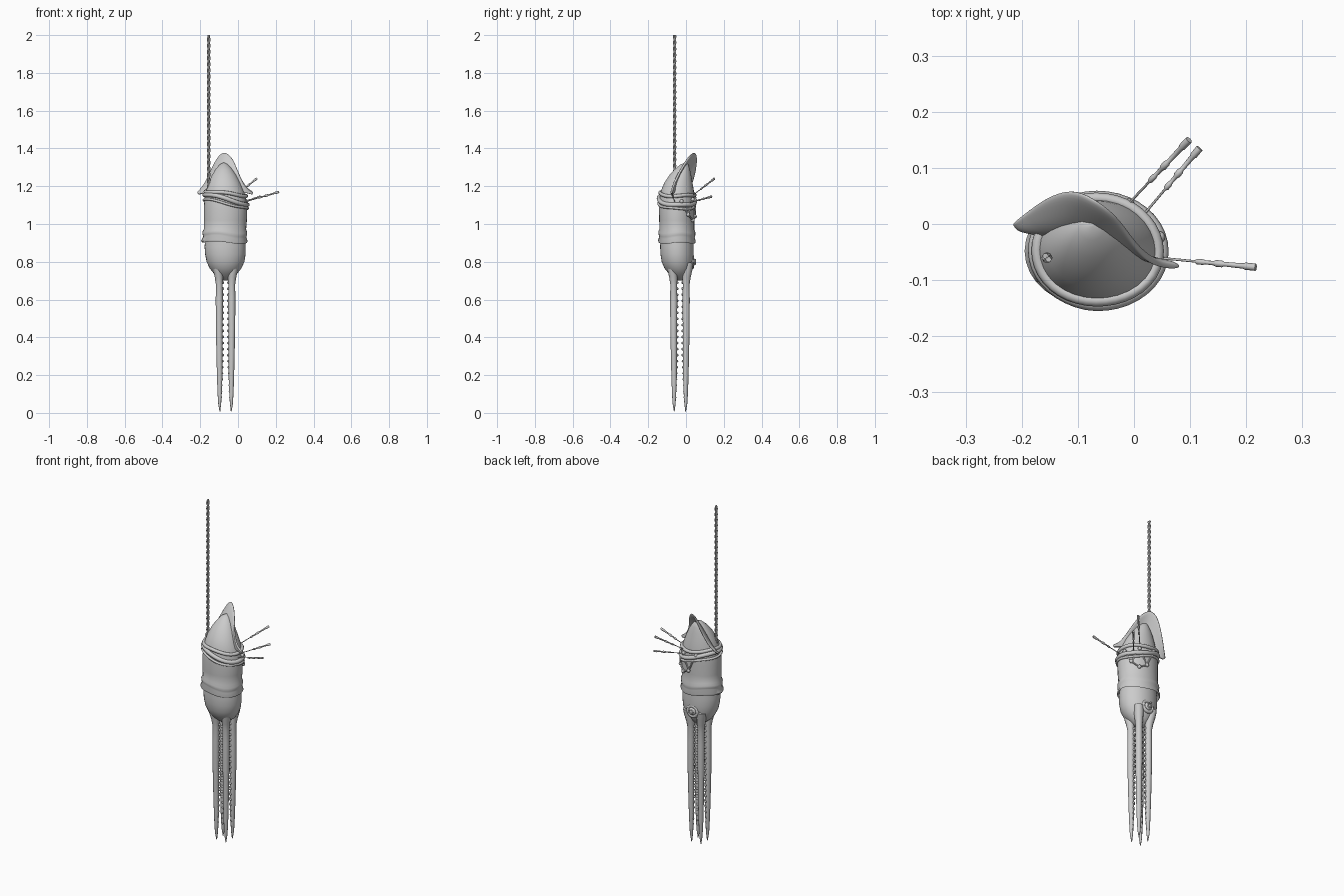
import bpy, bmesh, math
from mathutils import Vector

if "Cube" in bpy.data.objects:
    bpy.data.objects.remove(bpy.data.objects["Cube"])

GREY = bpy.data.materials.new("plain_grey")
GREY.diffuse_color = (0.6, 0.6, 0.6, 1)
GREY.use_nodes = True
GREY.node_tree.nodes["Principled BSDF"].inputs["Base Color"].default_value = GREY.diffuse_color
TAU = math.tau


def skin(name, rings, around=True, along=False, caps=True, angle=50):
    """Join equal rows of points into one surface."""
    bm = bmesh.new()
    vs = [[bm.verts.new(p) for p in r] for r in rings]
    n, m = len(vs[0]), len(vs)
    for i in range(m if along else m - 1):
        a, b = vs[i], vs[(i + 1) % m]
        for j in range(n if around else n - 1):
            k = (j + 1) % n
            bm.faces.new((a[j], a[k], b[k], b[j]))
    if around and caps and not along:
        bm.faces.new(vs[0][::-1])
        bm.faces.new(vs[-1])
    bmesh.ops.recalc_face_normals(bm, faces=bm.faces)
    me = bpy.data.meshes.new(name)
    bm.to_mesh(me)
    bm.free()
    return finish(bpy.data.objects.new(name, me), angle)


def finish(ob, angle=50):
    bpy.context.scene.collection.objects.link(ob)
    ob.data.materials.append(GREY)
    bpy.ops.object.select_all(action='DESELECT')
    ob.select_set(True)
    bpy.context.view_layer.objects.active = ob
    bpy.ops.object.shade_smooth_by_angle(angle=math.radians(angle))
    return ob


def tube(name, pts, radii, sides=8, closed=False, flat=1.0):
    pts = [Vector(p) for p in pts]
    n, rings = len(pts), []
    if not isinstance(radii, (list, tuple)):
        radii = [radii] * n
    for i, p in enumerate(pts):
        a = pts[(i - 1) % n] if closed else pts[max(i - 1, 0)]
        b = pts[(i + 1) % n] if closed else pts[min(i + 1, n - 1)]
        d = (b - a).normalized()
        up = Vector((0, 0, 1)) if abs(d.z) < 0.9 else Vector((0, 1, 0))
        u = d.cross(up).normalized()
        v = u.cross(d)
        rings.append([p + (u * math.cos(TAU * s / sides) + v * flat * math.sin(TAU * s / sides)) * radii[i]
                      for s in range(sides)])
    return skin(name, rings, along=closed)


def beads(name, items, seg=8):
    bm = bmesh.new()
    for p, r in items:
        g = bmesh.ops.create_uvsphere(bm, u_segments=seg, v_segments=max(4, seg // 2), radius=r)
        bmesh.ops.translate(bm, verts=g['verts'], vec=p)
    me = bpy.data.meshes.new(name)
    bm.to_mesh(me)
    bm.free()
    return finish(bpy.data.objects.new(name, me), 70)


def loft(name, rows, sides=32, wave=0.0):
    rings = []
    for z, cx, cy, rx, ry in rows:
        w = wave * max(0, 1 - abs(z - 0.93) / 0.08)
        rings.append([(cx + rx * math.cos(t), cy + ry * math.sin(t),
                       z + w * (math.sin(3 * t + 1) - math.cos(t)))
                      for t in (TAU * i / sides for i in range(sides))])
    return skin(name, rings)


# Mantle with folded, flared collar: z, centre x, centre y, half widths
MANTLE = [(0.925, -.068, -.048, .098, .080), (0.902, -.071, -.048, .119, .097),
          (0.910, -.072, -.048, .123, .100), (0.932, -.070, -.048, .114, .094),
          (0.942, -.070, -.048, .117, .097), (0.958, -.070, -.048, .119, .098),
          (0.972, -.069, -.048, .112, .092), (1.02, -.067, -.049, .114, .093),
          (1.08, -.066, -.049, .115, .094), (1.14, -.067, -.048, .110, .092),
          (1.18, -.069, -.045, .099, .086), (1.22, -.071, -.040, .084, .074),
          (1.26, -.073, -.030, .064, .057), (1.29, -.074, -.020, .044, .040),
          (1.315, -.075, -.008, .022, .021), (1.325, -.075, -.002, .003, .003)]
loft("mantle", MANTLE, wave=0.007)

# Head
loft("head", [(0.70, -.066, -.032, .012, .012), (0.72, -.066, -.034, .040, .037),
              (0.74, -.066, -.038, .064, .056), (0.765, -.066, -.042, .084, .072),
              (0.80, -.066, -.045, .100, .084), (0.84, -.067, -.047, .107, .088),
              (0.88, -.068, -.048, .109, .089), (0.935, -.068, -.048, .104, .086)])


def mantle_at(t, z, out=0.0):
    rows = MANTLE[6:]
    for a, b in zip(rows, rows[1:]):
        if z <= b[0]:
            break
    k = max(0, min(1, (z - a[0]) / (b[0] - a[0])))
    cx, cy, rx, ry = [a[i] + (b[i] - a[i]) * k for i in range(1, 5)]
    return Vector((cx + (rx + out) * math.cos(t), cy + (ry + out) * math.sin(t), z))


# Tail fin: a warped sheet crossing the mantle tip; each column is x, y, z of the upper edge
FIN = [(-.218, .000, 1.165), (-.185, .026, 1.195), (-.155, .048, 1.255), (-.120, .061, 1.335),
       (-.095, .057, 1.370), (-.072, .045, 1.382), (-.045, .026, 1.368), (-.022, .002, 1.335),
       (-.002, -.030, 1.285), (.022, -.060, 1.228), (.048, -.074, 1.188), (.083, -.076, 1.168)]
rows = []
for r in range(6):
    f = r / 5
    row = []
    for i, p in enumerate(FIN):
        s = i / (len(FIN) - 1)
        low = Vector((-.208 + .285 * s, -.008 - .066 * s, 1.155 + .025 * math.sin(math.pi * s)))
        q = Vector(p).lerp(low, f)
        q.y += (Vector(p).y - low.y) * 0.25 * math.sin(math.pi * f) * -1
        row.append(q)
    rows.append(row)
fin = skin("tail_fin", rows, around=False)
solid = fin.modifiers.new("thickness", 'SOLIDIFY')
solid.thickness, solid.offset = 0.012, 0
sub = fin.modifiers.new("smooth", 'SUBSURF')
sub.levels = sub.render_levels = 2

# Single bulging eye with lid ring and pupil
eye = Vector((-.067, .026, .80))
beads("eye_ball", [(eye, .026)], 20)
for nm, rad, thick, dy in (("eye_lid", .030, .010, .006), ("pupil_ring", .012, .004, .023)):
    tube(nm, [eye + Vector((rad * math.cos(TAU * i / 24), dy, rad * math.sin(TAU * i / 24)))
              for i in range(24)], thick, 8, True)

# Four tapering arms with paired sucker rows turned towards the middle
for sx in (-1, 1):
    for sy in (-1, 1):
        tag = ("left" if sx < 0 else "right") + ("_front" if sy < 0 else "_back")
        pts, rad = [], []
        for z, off, r in ((.80, .046, .026), (.76, .040, .026), (.72, .035, .022), (.68, .033, .018),
                          (.60, .033, .019), (.45, .033, .018), (.30, .032, .016), (.18, .031, .014),
                          (.10, .031, .011), (.05, .031, .008), (.008, .030, .002)):
            pts.append((-.066 + sx * off, -.032 + sy * off, z))
            rad.append(r)
        tube("arm_" + tag, pts, rad, 12)
        cups = []
        for i in range(20):
            z = .69 - i * .032
            r = .019 if z > .3 else .007 + .012 * z / .3
            for a in (20, 70):
                ca, sa = math.cos(math.radians(a)), math.sin(math.radians(a))
                cups.append(((-.066 + sx * (.033 - r * ca), -.032 + sy * (.033 - r * sa), z), .3 * r + .002))
        beads("suckers_" + tag, cups)

# Rope bands wrapped around the mantle
for i, (z0, tilt, r) in enumerate(((1.160, .012, .010), (1.128, .030, .012), (1.105, .026, .007))):
    pts = []
    for k in range(40):
        t = TAU * k / 40
        z = z0 - tilt * math.cos(t - .2) + .004 * math.sin(3 * t + i)
        pts.append(mantle_at(t, z, .003))
    tube("rope_band_%d" % (i + 1), pts, r, 8, True, 1.0)

# Hoisting rope of two twisted strands
for s in (0, 1):
    tube("hoist_strand_%d" % (s + 1),
         [(-.155 + .004 * math.cos(k * .6 + s * math.pi), -.060 + .004 * math.sin(k * .6 + s * math.pi),
           1.13 + .87 * k / 140) for k in range(141)], .0055, 6)
beads("hoist_knot", [((-.163, -.045, 1.165), .015), ((-.155, -.062, 1.150), .014), ((-.168, -.030, 1.155), .012)], 10)

# Net cords hanging on the back, with knots
knots = [mantle_at(math.radians(a), z, .004) for a, z in
         ((15, 1.12), (38, 1.05), (60, 1.13), (82, 1.04), (105, 1.14), (60, 1.02))]
for i, (a, b) in enumerate(((0, 1), (1, 2), (2, 3), (3, 4), (1, 5), (5, 3))):
    mid = (knots[a] + knots[b]) / 2
    t = math.atan2((mid.y + .048) / .094, (mid.x + .067) / .115)
    tube("net_cord_%d" % (i + 1), [knots[a], mantle_at(t, mid.z, .004), knots[b]], .005, 6)
beads("net_knots", [(k, .011) for k in knots])

# Harpoons: thin shaft, stepped grip at the outer end
for i, (a, b) in enumerate((((-.025, .020, 1.14), (.098, .150, 1.240)),
                            ((.010, .008, 1.11), (.117, .135, 1.145)),
                            ((.030, -.059, 1.115), (.217, -.077, 1.170)))):
    a, b = Vector(a), Vector(b)
    prof = ((0, .0022), (.42, .0022), (.44, .005), (.50, .005), (.52, .0035), (.60, .004), (.62, .006),
            (.68, .006), (.70, .004), (.88, .0048), (.90, .0065), (1, .0065))
    tube("harpoon_%d" % (i + 1), [a.lerp(b, f) for f, _ in prof], [r for _, r in prof], 8)
